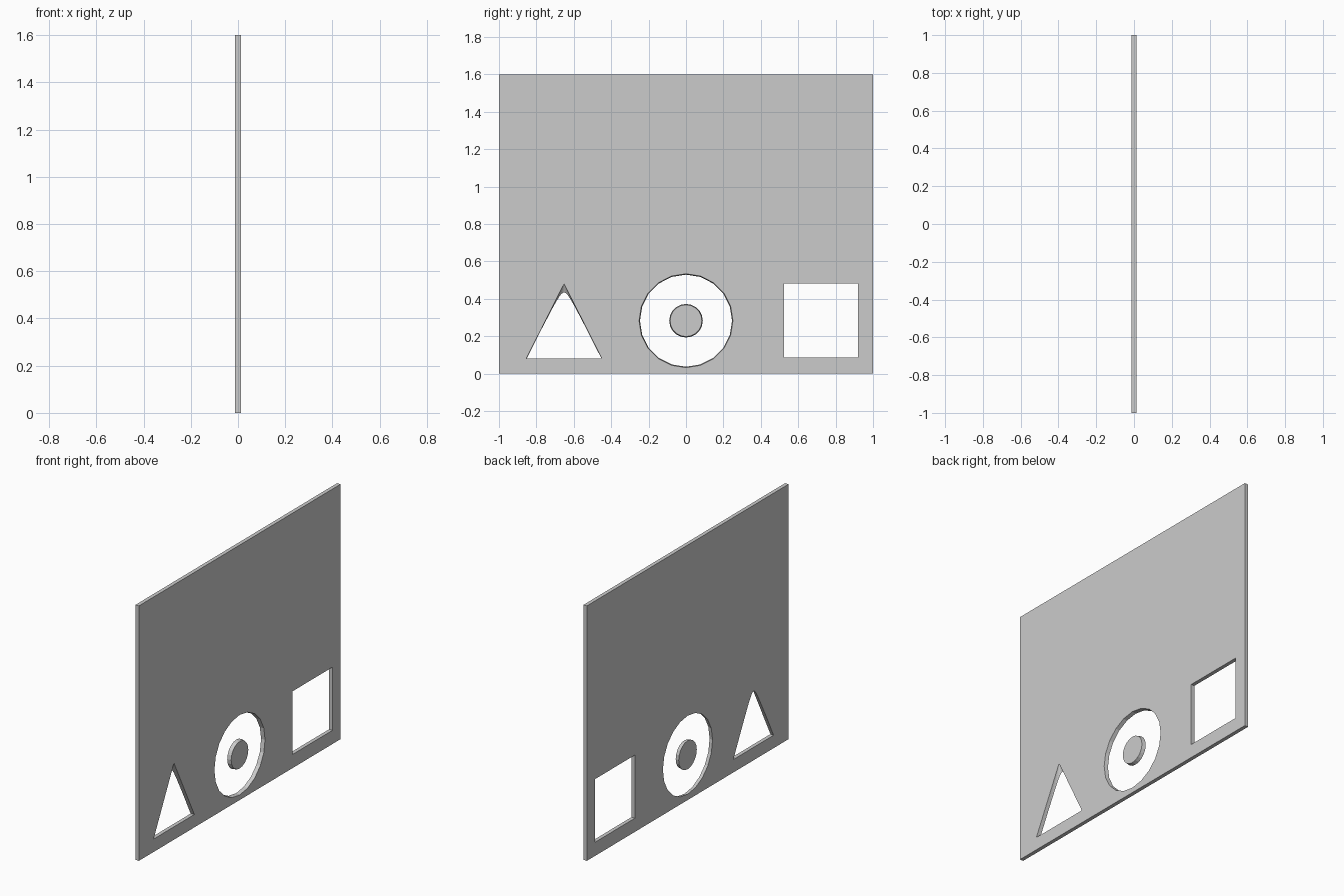
import bpy
from math import pi

if "Cube" in bpy.data.objects:
    bpy.data.objects.remove(bpy.data.objects["Cube"])

T = 0.024          # plate thickness
FACE = T / 2       # round cutters are centred on the +x face


def finish(name, size=None):
    ob = bpy.context.object
    ob.name = name
    if size:
        ob.scale = size
    bpy.ops.object.transform_apply(location=False, rotation=True, scale=True)
    return ob


# Upright plate
bpy.ops.mesh.primitive_cube_add(size=1, location=(0, 0, 0.8))
plate = finish("plate", (T, 2, 1.6))

# Cutters: cone (triangle), torus (ring with a loose disc inside), cube (square)
bpy.ops.mesh.primitive_cone_add(vertices=32, radius1=0.202, radius2=0, depth=0.4,
                                location=(FACE, -0.652, 0.281))
cone = finish("cone_cutter")
bpy.ops.mesh.primitive_torus_add(major_segments=20, minor_segments=16,
                                 major_radius=0.168, minor_radius=0.083,
                                 location=(FACE, 0, 0.283), rotation=(0, pi / 2, 0))
torus = finish("torus_cutter")
bpy.ops.mesh.primitive_cube_add(size=0.396, location=(0, 0.721, 0.284))
cube = finish("cube_cutter")

# Cut the three holes, then drop the cutters
for cutter in (cone, torus, cube):
    mod = plate.modifiers.new(cutter.name, 'BOOLEAN')
    mod.operation = 'DIFFERENCE'
    mod.solver = 'EXACT'
    mod.object = cutter
    bpy.context.view_layer.objects.active = plate
    bpy.ops.object.modifier_apply(modifier=mod.name)
    bpy.data.objects.remove(cutter)
